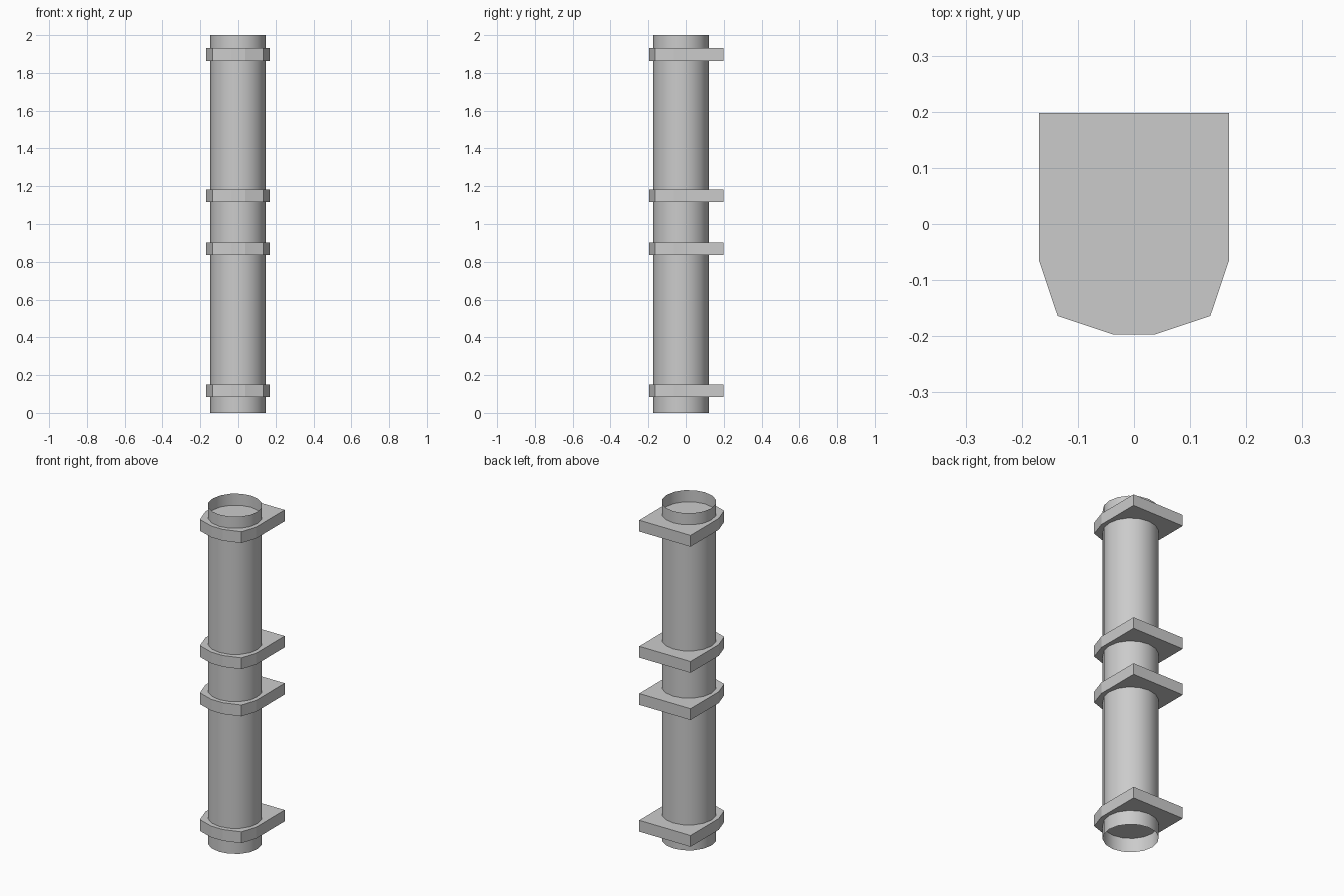
import bpy
import bmesh
import math

cube = bpy.data.objects.get("Cube")
if cube:
    bpy.data.objects.remove(cube, do_unlink=True)

GREY = (0.6, 0.6, 0.6, 1.0)
mat = bpy.data.materials.new("grey metal")
mat.use_nodes = True
mat.diffuse_color = GREY
mat.node_tree.nodes["Principled BSDF"].inputs["Base Color"].default_value = GREY


def add_object(name, bm):
    bmesh.ops.recalc_face_normals(bm, faces=bm.faces)
    mesh = bpy.data.meshes.new(name)
    bm.to_mesh(mesh)
    bm.free()
    mesh.materials.append(mat)
    obj = bpy.data.objects.new(name, mesh)
    bpy.context.collection.objects.link(obj)
    return obj


# Pipe: thin open tube, smooth around its wall
PIPE_Y, RADIUS, HEIGHT, SIDES = -0.027, 0.148, 2.0, 16
bm = bmesh.new()
ring = [bm.verts.new((RADIUS * math.cos(math.tau * i / SIDES),
                      PIPE_Y + RADIUS * math.sin(math.tau * i / SIDES), 0))
        for i in range(SIDES)]
edges = [bm.edges.new((ring[i - 1], ring[i])) for i in range(SIDES)]
wall = bmesh.ops.extrude_edge_only(bm, edges=edges)["geom"]
bmesh.ops.translate(bm, vec=(0, 0, HEIGHT),
                    verts=[g for g in wall if isinstance(g, bmesh.types.BMVert)])
for face in bm.faces:
    face.smooth = True
add_object("pipe", bm)

# Wall brackets: flat back, faceted front, mirrored half profile
HALF = [(0.169, 0.198), (0.169, -0.066), (0.136, -0.164), (0.037, -0.197)]
PROFILE = HALF + [(-x, y) for x, y in reversed(HALF)]
THICKNESS = 0.067


def add_bracket(name, z):
    bm = bmesh.new()
    base = bm.faces.new([bm.verts.new((x, y, z)) for x, y in PROFILE])
    top = bmesh.ops.extrude_face_region(bm, geom=[base], use_keep_orig=True)["geom"]
    bmesh.ops.translate(bm, vec=(0, 0, THICKNESS),
                        verts=[g for g in top if isinstance(g, bmesh.types.BMVert)])
    add_object(name, bm)


for name, z in (("bottom_bracket", 0.084), ("lower_middle_bracket", 0.836),
                ("upper_middle_bracket", 1.116), ("top_bracket", 1.864)):
    add_bracket(name, z)
